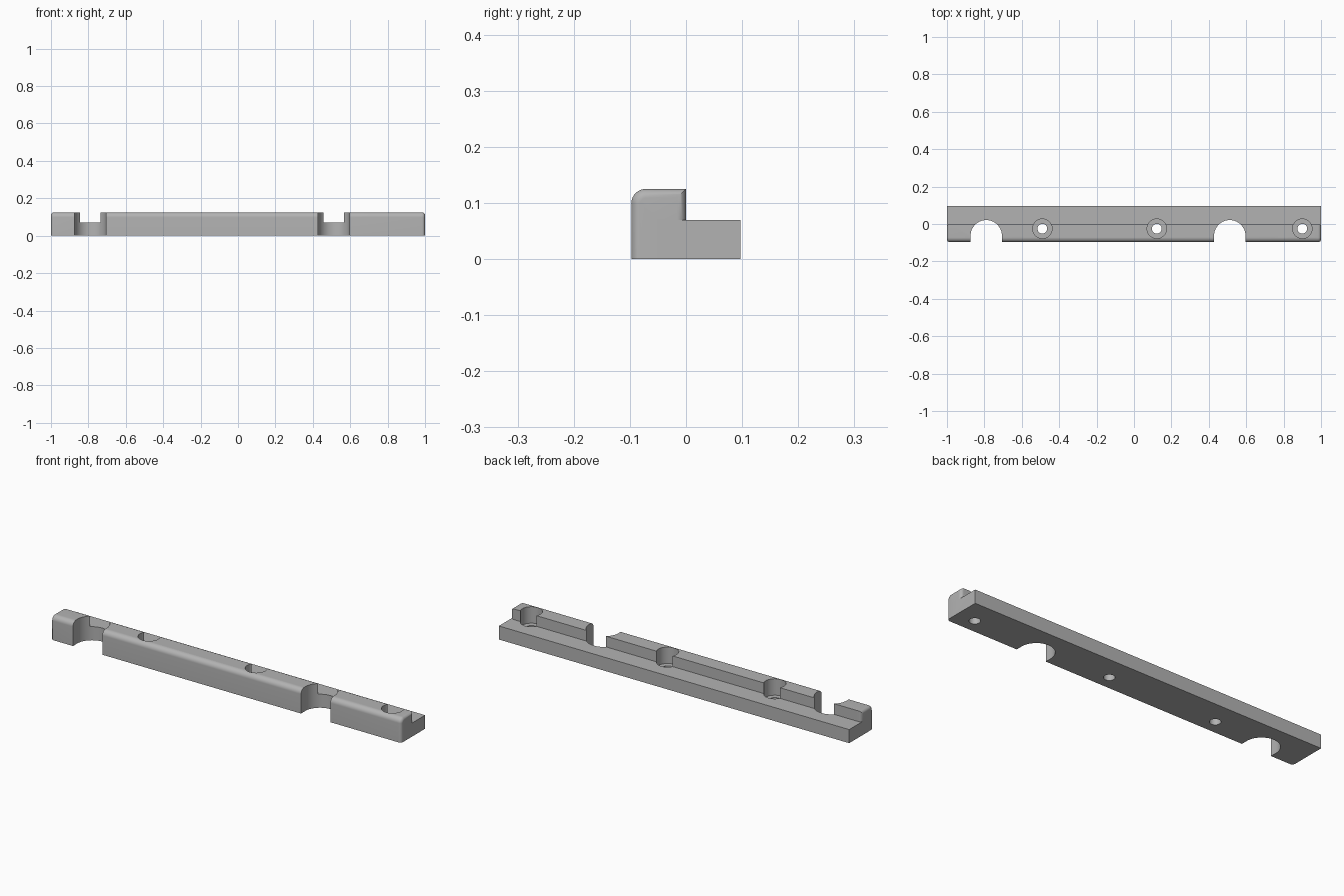
import bpy
import bmesh
import math
from mathutils import Matrix

cube = bpy.data.objects.get("Cube")
if cube:
    bpy.data.objects.remove(cube, do_unlink=True)

HALF_Y, STEP_Z, TOP_Z = 0.0975, 0.07, 0.125

grey = bpy.data.materials.new("plain grey")
grey.use_nodes = True
colour = (0.45, 0.45, 0.45, 1)
grey.diffuse_color = colour
grey.node_tree.nodes["Principled BSDF"].inputs["Base Color"].default_value = colour


def add_object(name, bm):
    bmesh.ops.recalc_face_normals(bm, faces=bm.faces)
    mesh = bpy.data.meshes.new(name)
    bm.to_mesh(mesh)
    bm.free()
    mesh.materials.append(grey)
    obj = bpy.data.objects.new(name, mesh)
    bpy.context.collection.objects.link(obj)
    return obj


def box(x0, x1, y0, y1, z0, z1):
    bm = bmesh.new()
    bmesh.ops.create_cube(bm, size=1)
    for v in bm.verts:
        v.co = ((x0 + x1) / 2 + v.co.x * (x1 - x0),
                (y0 + y1) / 2 + v.co.y * (y1 - y0),
                (z0 + z1) / 2 + v.co.z * (z1 - z0))
    return bm


def cylinder(x, y, radius, z0, z1):
    bm = bmesh.new()
    bmesh.ops.create_cone(bm, cap_ends=True, segments=64, radius1=radius, radius2=radius,
                          depth=z1 - z0, matrix=Matrix.Translation((x, y, (z0 + z1) / 2)))
    return bm


def combine(target, tool, operation):
    mod = target.modifiers.new(operation.lower(), "BOOLEAN")
    mod.operation = operation
    mod.solver = "EXACT"
    mod.object = tool
    bpy.context.view_layer.objects.active = target
    bpy.ops.object.modifier_apply(modifier=mod.name)
    bpy.data.objects.remove(tool, do_unlink=True)


def round_edges(bm, edges, radius, segments):
    bmesh.ops.bevel(bm, geom=edges, offset=radius, segments=segments, profile=0.5,
                    affect="EDGES", clamp_overlap=False)


# Raised front bar: rounded front top edge, then rounded ends
bm = box(-1, 1, -HALF_Y, 0, 0, TOP_Z)
front_top = [e for e in bm.edges
             if all(v.co.y < -0.05 and v.co.z > 0.1 for v in e.verts)]
round_edges(bm, front_top, 0.026, 10)
ends = [e for e in bm.edges
        if abs(e.verts[0].co.x - e.verts[1].co.x) < 0.001
        and max(v.co.z for v in e.verts) > 0.01]
round_edges(bm, ends, 0.016, 8)
rail = add_object("stepped_rail", bm)

# Low rear ledge
ledge = add_object("rear_ledge", box(-1, 1, -0.05, HALF_Y, 0, STEP_Z))
combine(rail, ledge, "UNION")

# Round-ended notches open to the front
for x in (-0.79, 0.512):
    r, y = 0.084, -0.063
    bm = cylinder(x, y, r, -0.1, 0.3)
    for v in bm.verts:
        if v.co.y < y - 0.0001:
            v.co.y -= 0.2
    combine(rail, add_object("notch_cutter", bm), "DIFFERENCE")

# Counterbored screw holes
for x in (-0.49, 0.122, 0.9):
    for radius, floor in ((0.052, 0.04), (0.026, -0.1)):
        cutter = add_object("hole_cutter", cylinder(x, -0.025, radius, floor, 0.3))
        combine(rail, cutter, "DIFFERENCE")

# Smooth curves with crisp edges
bpy.ops.object.select_all(action="DESELECT")
rail.select_set(True)
bpy.context.view_layer.objects.active = rail
bpy.ops.object.shade_smooth_by_angle(angle=math.radians(30))
